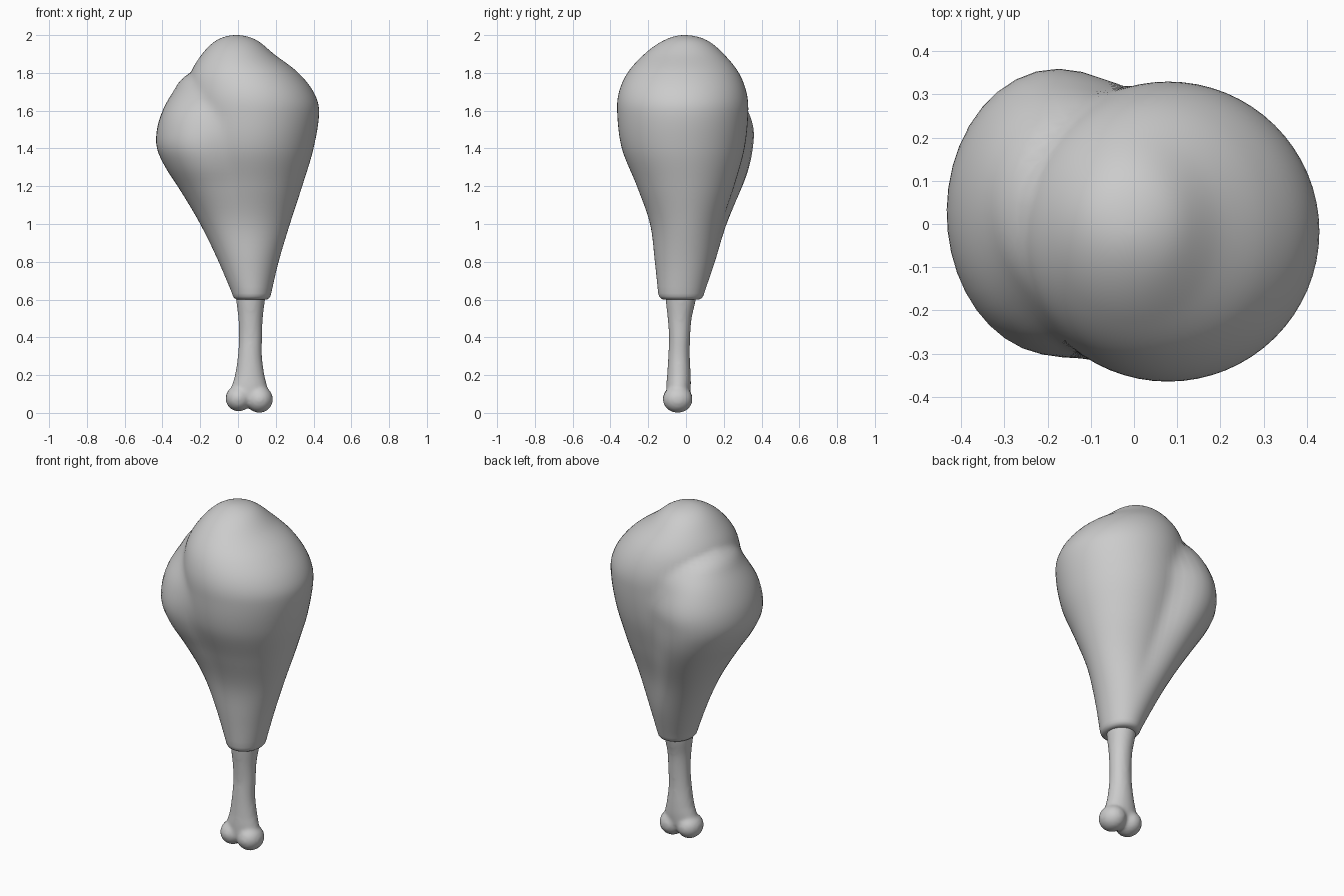
import bpy, bmesh, math
from mathutils import Matrix

if "Cube" in bpy.data.objects:
    bpy.data.objects.remove(bpy.data.objects["Cube"])

N = 64
# Stations: z, x min, x max, y min, y max
MAIN = [(2.0, -.01, -.01, -.01, -.01), (1.98, -.10, .085, -.10, .095),
        (1.9, -.19, .19, -.22, .20), (1.8, -.25, .32, -.31, .28),
        (1.7, -.27, .40, -.355, .32), (1.6, -.27, .43, -.365, .33),
        (1.4, -.25, .40, -.34, .31), (1.2, -.20, .34, -.26, .255),
        (1.0, -.15, .275, -.19, .19), (.8, -.09, .215, -.165, .145),
        (.63, -.03, .175, -.147, .095)]
LOBE = [(1.81, -.2, -.2, .04, .04), (1.77, -.29, -.1, -.09, .18),
        (1.7, -.345, 0, -.18, .27), (1.6, -.40, .05, -.265, .33),
        (1.5, -.43, .08, -.30, .36), (1.4, -.43, .08, -.305, .355),
        (1.3, -.385, .08, -.28, .335), (1.2, -.32, .08, -.235, .30),
        (1.0, -.20, .10, -.16, .215), (.8, -.10, .15, -.14, .15),
        (.63, -.03, .175, -.147, .095)]
SHAFT = [(.66, -.012, .148, -.11, .055), (.6, -.01, .143, -.108, .052),
         (.5, .002, .131, -.097, .03), (.4, .005, .128, -.09, .022),
         (.3, -.001, .127, -.094, .02), (.2, -.016, .14, -.1, .025),
         (.13, -.035, .155, -.105, .025), (.07, -.03, .145, -.1, .015),
         (.035, .0, .115, -.075, -.015)]


def depth(z):
    return math.sqrt(max(0, 2 - z))


def station(table, z):
    """Smoothly interpolated extents at height z."""
    u = [depth(r[0]) for r in table]
    x = min(max(depth(z), u[0]), u[-1])
    i = max(k for k in range(len(u) - 1) if u[k] <= x)
    h = u[i + 1] - u[i]
    t = (x - u[i]) / h

    def slope(k, c):
        a, b = max(k - 1, 0), min(k + 1, len(u) - 1)
        return (table[b][c] - table[a][c]) / (u[b] - u[a])
    e = [(2*t**3 - 3*t*t + 1) * table[i][c] + (3*t*t - 2*t**3) * table[i + 1][c]
         + h * ((t**3 - 2*t*t + t) * slope(i, c) + (t**3 - t*t) * slope(i + 1, c))
         for c in (1, 2, 3, 4)]
    return ((e[0] + e[1]) / 2, (e[2] + e[3]) / 2,
            max((e[1] - e[0]) / 2, 1e-4), max((e[3] - e[2]) / 2, 1e-4))


def ellipse_ring(e, z):
    return [(e[0] + e[2] * math.cos(2*math.pi*k/N), e[1] + e[3] * math.sin(2*math.pi*k/N), z)
            for k in range(N)]


def ray(e, ox, oy, a):
    """Far distance from a point to an ellipse."""
    px, py = (ox - e[0]) / e[2], (oy - e[1]) / e[3]
    dx, dy = math.cos(a) / e[2], math.sin(a) / e[3]
    A, B, C = dx*dx + dy*dy, px*dx + py*dy, px*px + py*py - 1
    D = B*B - A*C
    return 0 if D < 0 else max(0, (-B + math.sqrt(D)) / A)


def meat_ring(z):
    m = station(MAIN, z)
    lobe = station(LOBE, z) if z < 1.81 else None
    blend = max(.001, min(.08, .08 * (z - .63) / .5))
    ring = []
    for k in range(N):
        a = 2 * math.pi * k / N
        r = ray(m, m[0], m[1], a)
        if lobe:
            b = ray(lobe, m[0], m[1], a)
            h = max(0, blend - abs(r - b))
            r = max(r, b) + h * h / (4 * blend)
        ring.append((m[0] + r * math.cos(a), m[1] + r * math.sin(a), z))
    return ring


def loft(bm, rings):
    loops = [[bm.verts.new(p) for p in r] for r in rings]
    for a, b in zip(loops, loops[1:]):
        for k in range(N):
            bm.faces.new((a[k], b[k], b[(k + 1) % N], a[(k + 1) % N]))
    bm.faces.new(loops[0])
    bm.faces.new(loops[-1][::-1])


def finish(bm, name):
    bmesh.ops.recalc_face_normals(bm, faces=bm.faces)
    me = bpy.data.meshes.new(name)
    bm.to_mesh(me)
    bm.free()
    me.shade_smooth()
    ob = bpy.data.objects.new(name, me)
    bpy.context.collection.objects.link(ob)
    return ob


# Meat with a side lobe and rounded lower lip
bm = bmesh.new()
end = depth(.63)
rings = [meat_ring(2 - (.015 + (end - .015) * i / 70) ** 2) for i in range(71)]
for z, s in ((.617, .97), (.607, .90), (.601, .81), (.60, .70)):
    c = station(MAIN, .63)
    rings.append(ellipse_ring((c[0], c[1], c[2] * s, c[3] * s), z))
loft(bm, rings)
meat = finish(bm, "meat")
sm = meat.modifiers.new("soften", 'SMOOTH')
sm.factor, sm.iterations = .5, 2

# Bone shaft and two end knobs fused together
bm = bmesh.new()
loft(bm, [ellipse_ring(station(SHAFT, .66 - .625 * i / 40), .66 - .625 * i / 40)
          for i in range(41)])
for x, z, r in ((.003, .077, .069), (.113, .072, .072)):
    bmesh.ops.create_uvsphere(bm, u_segments=32, v_segments=20, radius=1,
                              matrix=Matrix.Translation((x, -.044, z))
                              @ Matrix.Diagonal((r, .079, r, 1)))
bone = finish(bm, "bone")
rm = bone.modifiers.new("fuse", 'REMESH')
rm.mode, rm.voxel_size, rm.use_smooth_shade = 'VOXEL', .01, True
sm = bone.modifiers.new("soften", 'SMOOTH')
sm.factor, sm.iterations = .5, 8
